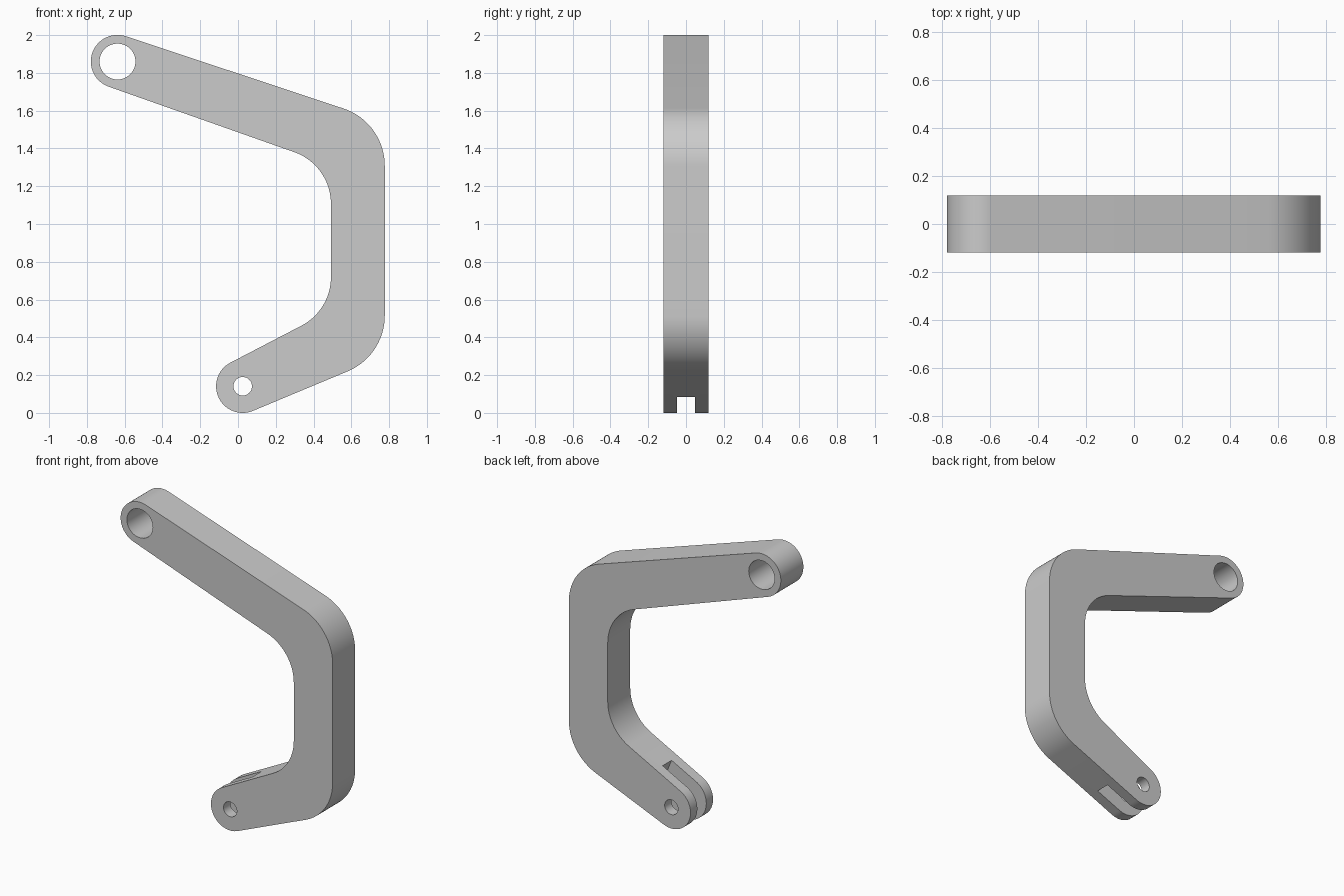
import bpy, bmesh, math
from mathutils import Vector, Matrix

if "Cube" in bpy.data.objects:
    bpy.data.objects.remove(bpy.data.objects["Cube"])

HALF = 0.118                      # half thickness of the bracket
TOP, BOT, R_END = Vector((-0.638, 1.86)), Vector((0.025, 0.141)), 0.141
# rounded corners: position, fillet radius
OUT_TOP, OUT_BOT = Vector((0.777, 1.539)), Vector((0.777, 0.302))
IN_BOT, IN_TOP = Vector((0.492, 0.543)), Vector((0.492, 1.312))


def arc(c, r, a0, a1, n):
    return [c + r * Vector((math.cos(a0 + (a1 - a0) * i / n),
                            math.sin(a0 + (a1 - a0) * i / n))) for i in range(n + 1)]


def tangent_angle(p, c, r, side):
    """Angle on circle c where the tangent line from p touches."""
    d = p - c
    return math.atan2(d.y, d.x) + side * math.acos(r / d.length)


def fillet(p, before, after, r, n=20):
    u, v = (before - p).normalized(), (after - p).normalized()
    half = u.angle(v) / 2
    c = p + (u + v).normalized() * r / math.sin(half)
    s, e = p + u * r / math.tan(half) - c, p + v * r / math.tan(half) - c
    a0 = math.atan2(s.y, s.x)
    turn = (math.atan2(e.y, e.x) - a0 + math.pi) % (2 * math.pi) - math.pi
    return arc(c, r, a0, a0 + turn, n)


def prism(name, pts, half):
    """Extrude an x-z outline symmetrically along y."""
    bm = bmesh.new()
    face = bm.faces.new([bm.verts.new((p.x, -half, p.y)) for p in pts])
    ext = bmesh.ops.extrude_face_region(bm, geom=[face])
    moved = [v for v in ext["geom"] if isinstance(v, bmesh.types.BMVert)]
    bmesh.ops.translate(bm, verts=moved, vec=(0, 2 * half, 0))
    bmesh.ops.recalc_face_normals(bm, faces=bm.faces)
    me = bpy.data.meshes.new(name)
    bm.to_mesh(me)
    bm.free()
    ob = bpy.data.objects.new(name, me)
    bpy.context.collection.objects.link(ob)
    return ob


# Outline: round upper end, lower end, and four filleted corners
t_out = tangent_angle(OUT_TOP, TOP, R_END, 1)
t_in = tangent_angle(IN_TOP, TOP, R_END, -1)
b_in = tangent_angle(IN_BOT, BOT, R_END, 1)
b_out = tangent_angle(OUT_BOT, BOT, R_END, -1)
upper_end = arc(TOP, R_END, t_in, t_out - 2 * math.pi, 40)
lower_end = arc(BOT, R_END, b_out, b_in - 2 * math.pi, 40)
outline = (upper_end
           + fillet(OUT_TOP, upper_end[-1], OUT_BOT, 0.32)
           + fillet(OUT_BOT, OUT_TOP, lower_end[0], 0.32)
           + lower_end
           + fillet(IN_BOT, lower_end[-1], IN_TOP, 0.29)
           + fillet(IN_TOP, IN_BOT, upper_end[0], 0.29))
bracket = prism("bracket_arm", outline, HALF)

# Cutters: two pin holes and the fork slot in the lower end
ang = math.radians(22.3)
slot = [BOT + Matrix.Rotation(ang, 2) @ Vector(p)
        for p in ((-0.3, -0.35), (0.188, -0.35), (0.188, 0.35), (-0.3, 0.35))]
cutters = [prism("upper_hole_cutter", arc(TOP, 0.095, 0, 2 * math.pi, 48)[:-1], 0.3),
           prism("lower_hole_cutter", arc(BOT, 0.049, 0, 2 * math.pi, 40)[:-1], 0.3),
           prism("slot_cutter", slot, 0.047)]
bpy.context.view_layer.objects.active = bracket
bracket.select_set(True)
for cut in cutters:
    mod = bracket.modifiers.new(cut.name, "BOOLEAN")
    mod.operation, mod.solver, mod.object = "DIFFERENCE", "EXACT", cut
    bpy.ops.object.modifier_apply(modifier=mod.name)
    bpy.data.objects.remove(cut)

# Colour and shading
grey = bpy.data.materials.new("light_grey")
grey.diffuse_color = (0.6, 0.6, 0.6, 1)
grey.use_nodes = True
grey.node_tree.nodes["Principled BSDF"].inputs["Base Color"].default_value = grey.diffuse_color
bracket.data.materials.clear()
bracket.data.materials.append(grey)
bpy.ops.object.shade_smooth_by_angle(angle=math.radians(30))
